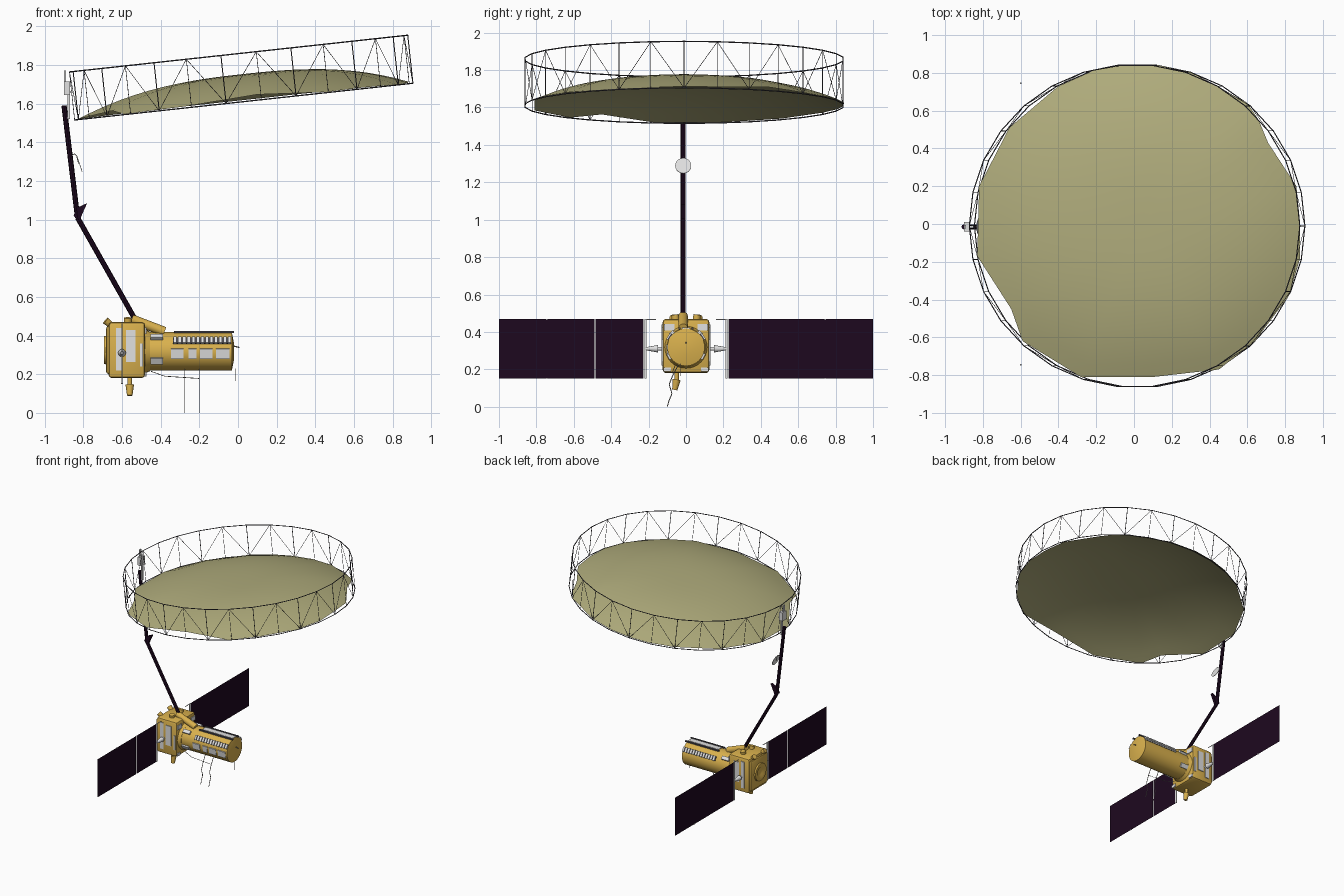
import bpy, bmesh, math
from mathutils import Vector, Matrix

cube = bpy.data.objects.get("Cube")
if cube:
    bpy.data.objects.remove(cube, do_unlink=True)


def material(name, rgb, rough=0.6):
    m = bpy.data.materials.new(name)
    m.use_nodes = True
    m.diffuse_color = (*rgb, 1)
    bsdf = m.node_tree.nodes["Principled BSDF"]
    bsdf.inputs["Base Color"].default_value = (*rgb, 1)
    bsdf.inputs["Roughness"].default_value = rough
    return m


GOLD = material("gold foil", (0.70, 0.44, 0.075))
WHITE = material("white panel", (0.75, 0.75, 0.75))
DARK = material("dark purple", (0.0125, 0.0025, 0.0135))
MESH = material("olive mesh", (0.43, 0.41, 0.20))
GREY = material("dark grey truss", (0.07, 0.066, 0.08))
STEEL = material("grey metal", (0.3, 0.29, 0.27))


def finish(name, bm, mat, smooth=True):
    bmesh.ops.recalc_face_normals(bm, faces=bm.faces)
    me = bpy.data.meshes.new(name)
    bm.to_mesh(me)
    bm.free()
    me.materials.append(mat)
    ob = bpy.data.objects.new(name, me)
    bpy.context.collection.objects.link(ob)
    if smooth:
        bpy.ops.object.select_all(action="DESELECT")
        ob.select_set(True)
        bpy.context.view_layer.objects.active = ob
        bpy.ops.object.shade_smooth_by_angle(angle=math.radians(35))
    return ob


def add_rod(bm, a, b, r, r2=None, sides=6):
    a, b = Vector(a), Vector(b)
    d = b - a
    rot = d.to_track_quat("Z", "Y").to_matrix().to_4x4()
    bmesh.ops.create_cone(bm, cap_ends=True, segments=sides, radius1=r,
                          radius2=r if r2 is None else r2, depth=d.length,
                          matrix=Matrix.Translation((a + b) / 2) @ rot)


def rod(name, a, b, r, mat, r2=None, sides=20):
    bm = bmesh.new()
    add_rod(bm, a, b, r, r2, sides)
    return finish(name, bm, mat)


def path(name, pts, r, mat, sides=6):
    bm = bmesh.new()
    for a, b in zip(pts, pts[1:]):
        add_rod(bm, a, b, r, sides=sides)
    return finish(name, bm, mat)


def add_box(bm, c, s, roll=0):
    m = Matrix.Translation(c) @ Matrix.Rotation(roll, 4, "X") @ Matrix.Diagonal((*s, 1))
    bmesh.ops.create_cube(bm, size=1, matrix=m)


def boxes(name, items, mat, bevel=0):
    bm = bmesh.new()
    for item in items:
        add_box(bm, *item)
    if bevel:
        bmesh.ops.bevel(bm, geom=bm.edges[:], offset=bevel, segments=2,
                        affect="EDGES", profile=0.5)
    return finish(name, bm, mat)


# Reflector mesh: a shallow dome with an uneven outline, tilted up toward +x
SLOPE = 0.1086
outline = [(.88, 0), (.86, .2), (.71, .43), (.66, .55), (.6, .64), (.31, .8), (.1, .845),
           (-.08, .84), (-.22, .81), (-.4, .73), (-.66, .51), (-.82, .2), (-.83, -.17),
           (-.65, -.45), (-.59, -.62), (-.28, -.81), (.1, -.81), (.45, -.77),
           (.64, -.62), (.82, -.38), (.88, -.18)]


def dish_point(x, y):
    r = min(1, math.hypot(x - .03, y + .01) / .87)
    return (x, y, 1.613 + SLOPE * (x - .03) + .14 * (1 - r ** 2.6))


bm = bmesh.new()
RINGS = 12
centre = bm.verts.new(dish_point(.03, -.01))
prev = None
for i in range(1, RINGS + 1):
    t = i / RINGS
    ring = [bm.verts.new(dish_point(.03 + (x - .03) * t, -.01 + (y + .01) * t)) for x, y in outline]
    for j in range(len(ring)):
        k = (j + 1) % len(ring)
        if prev:
            bm.faces.new((prev[j], ring[j], ring[k], prev[k]))
        else:
            bm.faces.new((centre, ring[j], ring[k]))
    prev = ring
finish("reflector_mesh", bm, MESH)

# Ring truss around the reflector
N = 30
tilt = Matrix.Translation((.03, -.01, 1.61)) @ Matrix.Rotation(-math.atan(SLOPE), 4, "Y")


def node(k, h):
    a = 2 * math.pi * k / N
    return tilt @ Vector((.88 * math.cos(a), .855 * math.sin(a), h))


bm = bmesh.new()
for k in range(N):
    for h in (0, .25):
        add_rod(bm, node(k, h), node(k + 1, h), .0033)
    add_rod(bm, node(k, 0), node(k, .25), .0026 if k % 2 == 0 else .0016)
    if k % 2:
        for side in (-1, 1):
            add_rod(bm, node(k, .25), node(k + side, 0), .0015)
finish("ring_truss", bm, GREY)

# Two-part boom with elbow bracket and truss clamp
Y = -.015
ELBOW = (-.83, Y, 1.01)
rod("lower_boom", (-.53, Y, .48), ELBOW, .0135, DARK, sides=8)
rod("upper_boom", ELBOW, (-.90, Y, 1.59), .0135, DARK, sides=8)
bm = bmesh.new()
corners = [(-.85, 1.02), (-.82, .99), (-.805, 1.03), (-.78, 1.085), (-.835, 1.06)]
face = bm.faces.new([bm.verts.new((x, Y - .011, z)) for x, z in corners])
ext = bmesh.ops.extrude_face_region(bm, geom=[face])
bmesh.ops.translate(bm, vec=(0, .022, 0),
                    verts=[v for v in ext["geom"] if isinstance(v, bmesh.types.BMVert)])
finish("elbow_bracket", bm, DARK)
rod("boom_root", (-.55, Y, .485), (-.38, Y, .42), .025, GOLD)
boxes("truss_clamp", [((-.885, Y, 1.68), (.03, .05, .07)), ((-.875, Y, 1.6), (.012, .02, .16)),
                      ((-.895, Y, 1.73), (.01, .02, .08)), ((-.87, Y, 1.66), (.04, .012, .012))], WHITE)

# Small round antenna on the upper boom
rod("small_antenna", (-.818, Y, 1.289), (-.821, Y, 1.288), .043, WHITE, sides=28)
path("small_antenna_arm", [(-.87, Y, 1.33), (-.845, Y, 1.34), (-.835, Y, 1.33), (-.825, Y, 1.29)], .002, STEEL)

# Main body with a docking ring on its end
boxes("main_body", [((-.575, 0, .325), (.19, .25, .29))], GOLD, .018)
boxes("body_end_frame", [((-.665, 0, .325), (.035, .23, .25))], GOLD, .015)
bm = bmesh.new()
profile = [(-.675, .075), (-.694, .072), (-.694, .045), (-.684, .03), (-.684, 0)]
vs = [bm.verts.new((x, r, 0)) for x, r in profile]
es = [bm.edges.new(p) for p in zip(vs, vs[1:])]
bmesh.ops.spin(bm, geom=vs + es, cent=(0, 0, 0), axis=(1, 0, 0), angle=2 * math.pi, steps=24)
bmesh.ops.translate(bm, verts=bm.verts, vec=(0, 0, .325))
bmesh.ops.remove_doubles(bm, verts=bm.verts, dist=.0005)
finish("docking_ring", bm, GOLD)
plates, corner = [], []
for s in (-1, 1):
    plates += [((-.555, s * .127, .345), (.05, .008, .165)),
               ((-.615, s * .127, .33), (.03, .008, .22)),
               ((-.5, s * .127, .3), (.015, .008, .12))]
    corner += [((-.478, s * .09, .425), (.008, .055, .035)),
               ((-.478, s * .1, .2), (.008, .04, .022))]
boxes("body_radiators", plates, WHITE)
boxes("body_corner_plates", corner, WHITE)

# Thrusters and fittings on the body
for i, s in enumerate((-1, 1)):
    rod(f"top_thruster_{i}", (-.64, s * .06, .44), (-.685, s * .07, .478), .014, GOLD, .02)
    rod(f"top_canister_{i}", (-.57, s * .055, .46), (-.57, s * .06, .492), .02, GOLD)
rod("lower_thruster_neck", (-.56, -.05, .18), (-.56, -.05, .14), .012, GOLD)
rod("lower_thruster_bell", (-.56, -.05, .145), (-.56, -.06, .09), .022, GOLD, .014)

# Instrument tube with ribs, windows on one side and sun rails
rod("instrument_tube", (-.49, 0, .318), (-.032, 0, .318), .1, GOLD, sides=32)
rod("tube_end_dome", (-.032, 0, .318), (-.02, 0, .318), .1, GOLD, .04, 32)
rod("tube_collar", (-.485, 0, .318), (-.455, 0, .318), .115, GOLD, .102, 32)


def on_tube(x, s, deg, r):
    a = math.radians(deg)
    return (x, s * r * math.cos(a), .318 + r * math.sin(a))


ribs, backing, blocks, rails = [], [], [], []
for s in (-1, 1):
    roll = s * math.radians(33)
    backing.append((on_tube(-.185, s, 33, .101), (.3, .01, .036), roll))
    ribs += [(on_tube(-.325 + .0235 * i, s, 33, .106), (.016, .014, .038), roll) for i in range(13)]
    blocks += [(on_tube(-.42, s, 45, .105), (.065, .02, .028), s * math.radians(45)),
               (on_tube(-.42, s, -28, .102), (.065, .015, .035), -s * math.radians(28))]
    rails.append(((-.175, s * .035, .419), (.31, .012, .01)))
windows = [(on_tube(x, -1, -7, .0995), (w, .008, .052), math.radians(7))
           for x, w in ((-.315, .065), (-.235, .04), (-.165, .065), (-.08, .07))]
boxes("rib_backing", backing, GREY)
boxes("tube_ribs", ribs, WHITE)
boxes("tube_windows", windows, WHITE)
boxes("tube_blocks", blocks, WHITE)
boxes("tube_rails", rails, GREY)
boxes("tube_top_strip", [((-.175, 0, .4185), (.28, .045, .008))], WHITE)

# Trailing wire antennas below the tube
for i, x in enumerate((-.275, -.2)):
    path(f"wire_antenna_{i}", [(x, -.04, .225), (x, -.07, .17), (x, -.09, .12), (x, -.075, .07),
                               (x, -.09, .035), (x, -.1, .001)], .0024, STEEL)
path("wire_crossbar", [(-.45, -.06, .215), (-.38, -.07, .19), (-.2, -.07, .178)], .0018, STEEL)
path("tube_end_probe", [(-.015, -.03, .23), (-.015, -.03, .165)], .0016, STEEL)
path("sensor_whisker", [(-.02, 0, .345), (.008, 0, .338)], .003, STEEL)


# Solar wings: thin sheets with tapered arms and root frames
def sheet(name, y0, y1):
    bm = bmesh.new()
    bm.faces.new([bm.verts.new((-.6, y, z)) for y, z in
                  ((y0, .15), (y1, .15), (y1, .468), (y0, .468))])
    return finish(name, bm, DARK, smooth=False)


sheet("right_outer_wing", -1, -.49)
sheet("right_inner_wing", -.485, -.23)
sheet("left_wing", .23, 1)
for label, s in (("right", -1), ("left", 1)):
    rod(f"{label}_wing_arm", (-.6, s * .12, .31), (-.6, s * .165, .31), .01, WHITE)
    rod(f"{label}_wing_cone", (-.6, s * .15, .31), (-.6, s * .215, .31), .02, WHITE, .008)
    boxes(f"{label}_wing_frame", [((-.6, s * .217, .309), (.006, .01, .318)),
                                  ((-.6, s * .19, .466), (.004, .06, .004)),
                                  ((-.6, s * .228, .309), (.004, .004, .318))], WHITE)
    boxes(f"{label}_wing_hinges", [((-.6, s * .745, z), (.008, .008, .004)) for z in (.152, .466)], WHITE)
